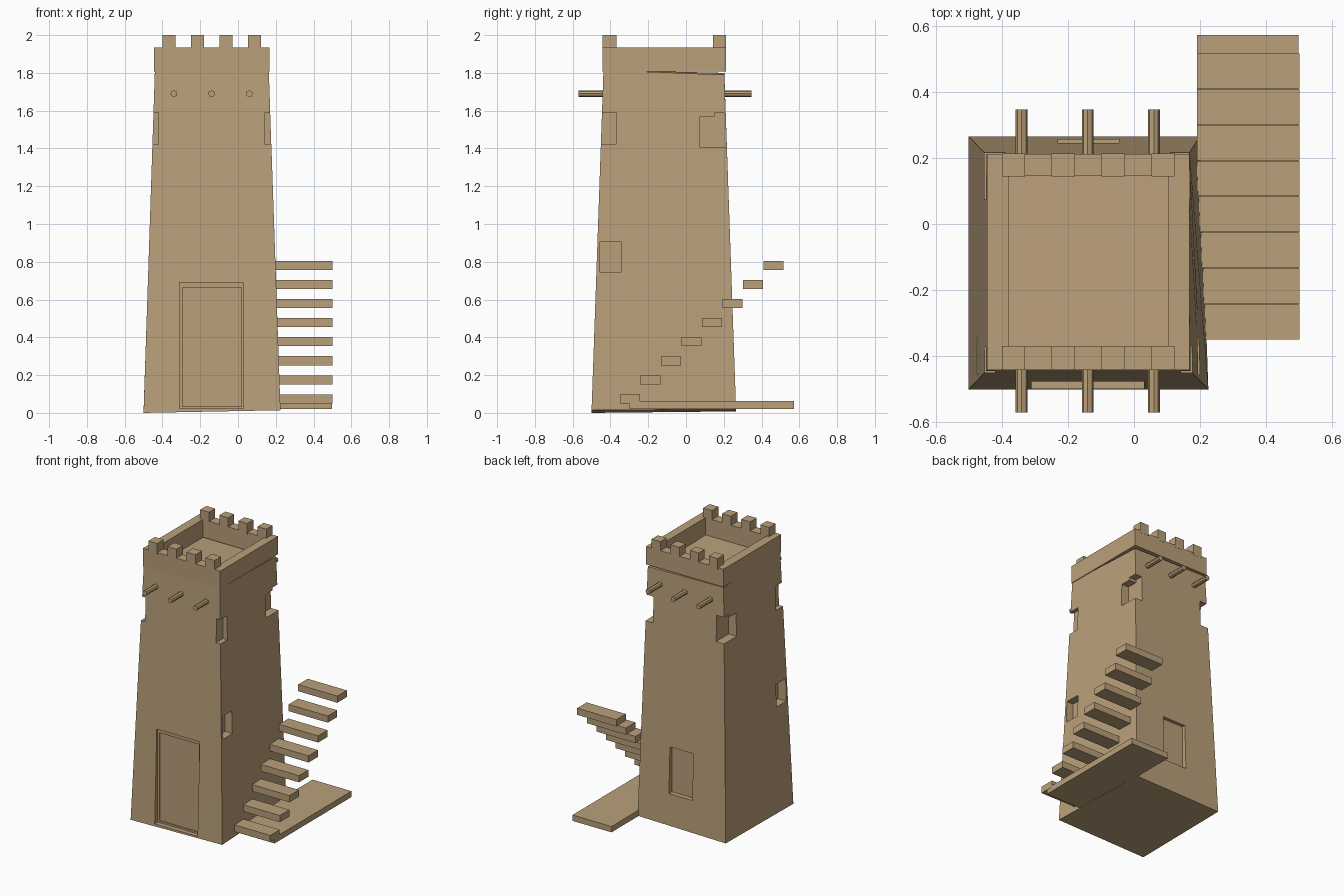
import bpy, bmesh, math

if "Cube" in bpy.data.objects:
    bpy.data.objects.remove(bpy.data.objects["Cube"])

mat = bpy.data.materials.new("sandstone tan")
mat.diffuse_color = (0.49, 0.35, 0.195, 1)
mat.use_nodes = True
mat.node_tree.nodes["Principled BSDF"].inputs["Base Color"].default_value = mat.diffuse_color

FACES = [(3, 2, 1, 0), (4, 5, 6, 7), (0, 1, 5, 4), (1, 2, 6, 5), (2, 3, 7, 6), (3, 0, 4, 7)]


def hexa(name, verts):
    """Six-sided block from four bottom and four top corners."""
    me = bpy.data.meshes.new(name)
    me.from_pydata(verts, [], FACES)
    me.materials.append(mat)
    ob = bpy.data.objects.new(name, me)
    bpy.context.collection.objects.link(ob)
    return ob


def box(name, x0, x1, y0, y1, z0, z1):
    return hexa(name, [(x, y, z) for z in (z0, z1)
                       for x, y in ((x0, y0), (x1, y0), (x1, y1), (x0, y1))])


def cut(target, *dims):
    """Carve a box out of a part."""
    c = box("cutter", *dims)
    c.hide_render = True
    m = target.modifiers.new("cut", 'BOOLEAN')
    m.operation, m.solver, m.object = 'DIFFERENCE', 'EXACT', c
    bpy.context.view_layer.objects.active = target
    bpy.ops.object.modifier_apply(modifier=m.name)
    bpy.data.objects.remove(c)


# Tapered tower body, slightly irregular
tower = hexa("tower_body", [
    (-0.5, -0.5, 0.0), (0.225, -0.5, 0.014), (0.198, 0.265, 0.02), (-0.5, 0.265, 0.008),
    (-0.44, -0.437, 1.815), (0.163, -0.437, 1.815), (0.16, 0.203, 1.79), (-0.44, 0.203, 1.80)])

# Doorway with a stepped recess
cut(tower, -0.31, 0.03, -0.7, -0.468, 0.022, 0.69)
cut(tower, -0.295, 0.018, -0.7, -0.458, 0.034, 0.665)
# Back window
cut(tower, -0.23, -0.045, 0.222, 0.5, 0.24, 0.57)
# Corner notches, back slots and low side windows, left and right
for outer, front, back, low in ((-0.7, -0.42, -0.39, -0.41), (0.5, 0.142, 0.11, 0.14)):
    def side_cut(inner, y0, y1, z0, z1):
        cut(tower, min(inner, outer), max(inner, outer), y0, y1, z0, z1)
    side_cut(front, -0.7, -0.37, 1.42, 1.59)
    side_cut(back, 0.15, 0.5, 1.405, 1.59)
    side_cut(back, 0.075, 0.16, 1.405, 1.57)
    side_cut(low, -0.455, -0.345, 0.745, 0.905)

# Parapet ring
parapet = box("parapet", -0.445, 0.168, -0.441, 0.212, 1.807, 1.935)
cut(parapet, -0.38, 0.105, -0.37, 0.145, 1.7, 2.1)

# Merlons on front and back
for i in range(4):
    x = -0.40 + i * 0.151
    box(f"front_merlon_{i + 1}", x, x + 0.07, -0.442, -0.369, 1.92, 2.0)
    box(f"back_merlon_{i + 1}", x, x + 0.07, 0.144, 0.213, 1.92, 2.0)

# Roof beams through the tower
for i in range(3):
    bpy.ops.mesh.primitive_cylinder_add(vertices=8, radius=0.018, depth=0.916,
                                        location=(-0.34 + 0.2 * i, -0.112, 1.69),
                                        rotation=(math.pi / 2, 0, 0))
    beam = bpy.context.object
    beam.name = f"roof_beam_{i + 1}"
    beam.data.materials.append(mat)

# Stair slab and floating steps
box("stair_slab", 0.19, 0.498, -0.298, 0.572, 0.02, 0.062)
for i in range(8):
    y, z = -0.35 + i * 0.1085, 0.05 + i * 0.101
    box(f"step_{i + 1}", 0.19, 0.5, y, y + 0.107, z, z + 0.048)
